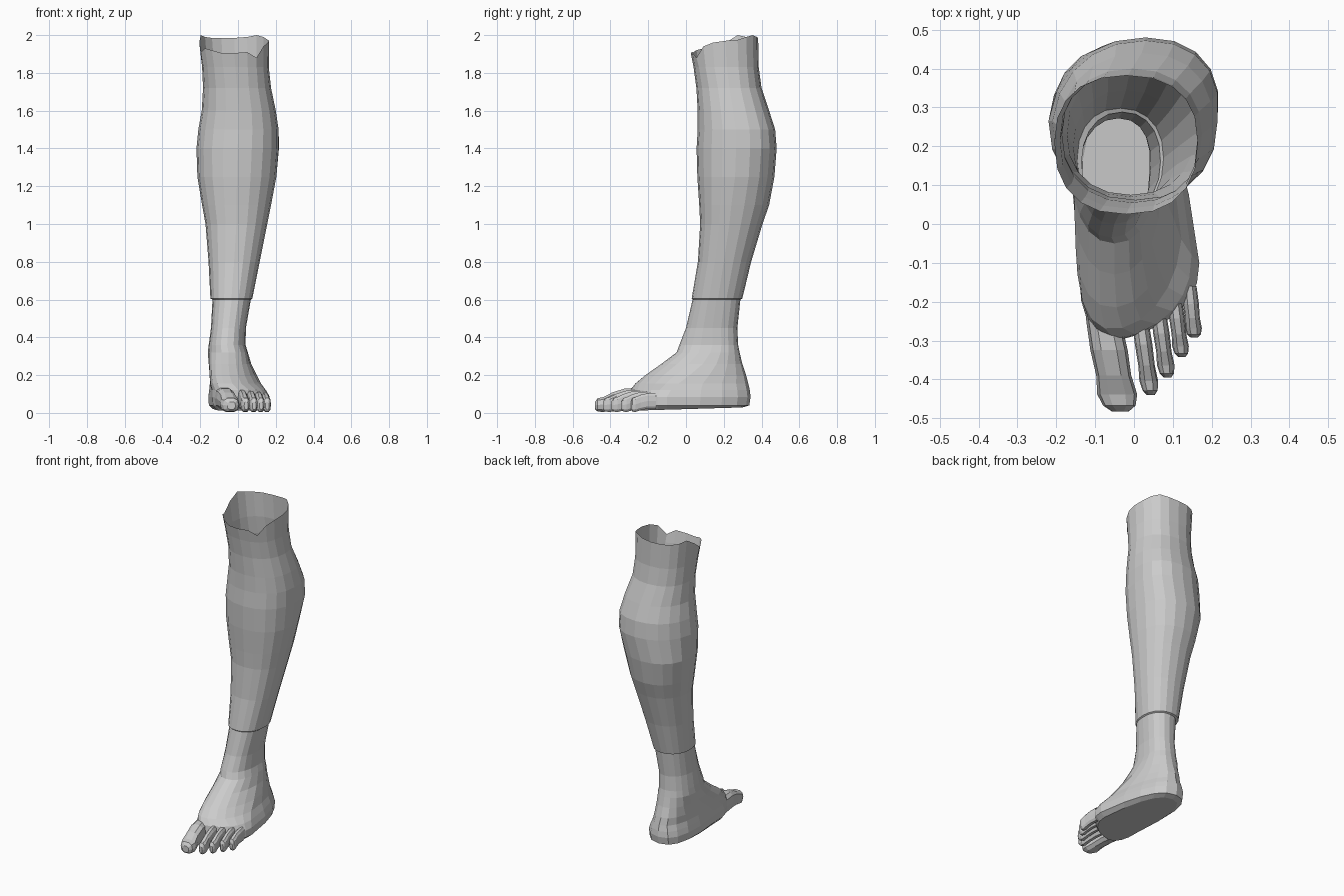
import bpy
from math import cos, sin, pi, copysign

N = 20  # sides of the leg shell


def make_object(name, rings, cap_start, cap_end):
    """Loft closed rings into one flat-shaded mesh."""
    n = len(rings[0])
    verts = [v for r in rings for v in r]
    faces = []
    for k in range(len(rings) - 1):
        for i in range(n):
            j = (i + 1) % n
            faces.append((k*n + i, k*n + j, (k+1)*n + j, (k+1)*n + i))
    if cap_start:
        faces.append(tuple(reversed(range(n))))
    if cap_end:
        faces.append(tuple(range((len(rings)-1)*n, len(rings)*n)))
    me = bpy.data.meshes.new(name)
    me.from_pydata(verts, [], faces)
    ob = bpy.data.objects.new(name, me)
    bpy.context.collection.objects.link(ob)
    return ob


def power(v, p):
    return copysign(abs(v) ** p, v)


def section(z, xl, xr, yf, ym, yb, xb=None, slant=0.0, xf=None, p=0.9):
    """Horizontal outline: widest at ym, ends at yf / yb, end tips at xf / xb."""
    xc, hw = (xl + xr) / 2, (xr - xl) / 2
    xb = xc if xb is None else xb
    xf = xc if xf is None else xf
    ring = []
    for i in range(N):
        t = 2 * pi * i / N
        c, s = power(cos(t), p), power(sin(t), p)
        x = xc + hw * c + ((xb - xc) * s if s > 0 else (xf - xc) * -s)
        y = ym + ((yb - ym) * s if s > 0 else (ym - yf) * s)
        if s < 0:
            y += slant * x * -s
        ring.append((x, y, z))
    return ring


# Foot: sole up to the ankle
foot = [
    section(0.015, -0.12, 0.14, -0.27, -0.10, 0.30, -0.04, 0.35, p=0.8),
    section(0.04, -0.138, 0.168, -0.285, -0.10, 0.335, -0.04, 0.38, p=0.78),
    section(0.085, -0.142, 0.168, -0.29, -0.10, 0.342, -0.04, 0.38, p=0.78),
    section(0.12, -0.142, 0.148, -0.285, -0.08, 0.338, -0.04, 0.35, p=0.82),
    section(0.155, -0.145, 0.122, -0.26, -0.04, 0.33, -0.04, 0.25, -0.03),
    section(0.20, -0.148, 0.10, -0.21, 0.02, 0.318, -0.045, 0.1, -0.045),
    section(0.26, -0.155, 0.07, -0.13, 0.09, 0.298, -0.045, 0, -0.05),
    section(0.32, -0.16, 0.052, -0.05, 0.13, 0.284, -0.045, 0, -0.05),
    section(0.36, -0.155, 0.04, -0.035, 0.14, 0.276, -0.045),
    section(0.45, -0.143, 0.042, 0.0, 0.14, 0.272, -0.04),
    section(0.60, -0.135, 0.068, 0.035, 0.16, 0.288, -0.03),
]
foot[0] = [(x, y, 0.02 + 0.03 * y) for x, y, z in foot[0]]

# Shin and calf: a small step at the ankle, then up to the knee
shin = [
    section(0.605, -0.146, 0.076, 0.03, 0.17, 0.298),
    section(0.80, -0.156, 0.115, 0.063, 0.20, 0.345),
    section(1.00, -0.172, 0.155, 0.075, 0.23, 0.405),
    section(1.10, -0.19, 0.175, 0.07, 0.24, 0.44),
    section(1.25, -0.215, 0.203, 0.06, 0.26, 0.468),
    section(1.40, -0.22, 0.215, 0.056, 0.265, 0.48, 0.03),
    section(1.50, -0.21, 0.215, 0.062, 0.265, 0.472, 0.03),
    section(1.60, -0.192, 0.20, 0.062, 0.25, 0.44, 0.02),
    section(1.72, -0.185, 0.175, 0.055, 0.23, 0.40),
    section(1.83, -0.19, 0.163, 0.04, 0.215, 0.385, p=0.85),
]

# Ragged upper edge
rim = section(1.98, -0.205, 0.165, 0.025, 0.21, 0.382, p=0.85)
heights = [1.97, 1.975, 1.99, 2.0, 1.99, 1.985, 1.985, 1.985, 1.99, 2.0,
           1.96, 1.91, 1.93, 1.92, 1.905, 1.905, 1.91, 1.88, 1.94, 1.96]
rim = [(x, y, h) for (x, y, z), h in zip(rim, heights)]
make_object("leg_and_foot", foot + shin + [rim], True, False)


def toe(name, base, tip, w, h0, h1):
    """Rounded toe from base (x, y) to tip (x, y); heights h0 to h1."""
    # position along the toe, width factor, lower z, upper z
    stations = [(0.0, 0.9, 0.02, h0), (0.35, 0.98, 0.02, h0 * 0.97),
                (0.62, 0.92, 0.012, (h0 + h1) / 2), (0.82, 1.05, 0.003, h1),
                (0.94, 0.85, 0.006, h1 * 0.93), (1.0, 0.45, 0.018, h1 * 0.7)]
    rings = []
    for f, k, lo, hi in stations:
        x = base[0] + (tip[0] - base[0]) * f
        y = base[1] + (tip[1] - base[1]) * f
        rings.append([(x + w/2 * k * power(cos(a), 0.75), y,
                       (lo + hi)/2 + (hi - lo)/2 * power(sin(a), 0.75))
                      for a in (2 * pi * i / 10 for i in range(10))])
    make_object(name, rings, False, True)


toe("big_toe", (-0.08, -0.24), (-0.035, -0.482), 0.098, 0.135, 0.085)
small_toes = [((0.015, -0.24), (0.043, -0.44), 0.046, 0.125),
              ((0.062, -0.22), (0.086, -0.395), 0.043, 0.12),
              ((0.104, -0.19), (0.123, -0.342), 0.041, 0.115),
              ((0.142, -0.16), (0.155, -0.292), 0.042, 0.108)]
for i, (base, tip, w, h) in enumerate(small_toes):
    toe("small_toe_%d" % (i + 1), base, tip, w, h, 0.085)
